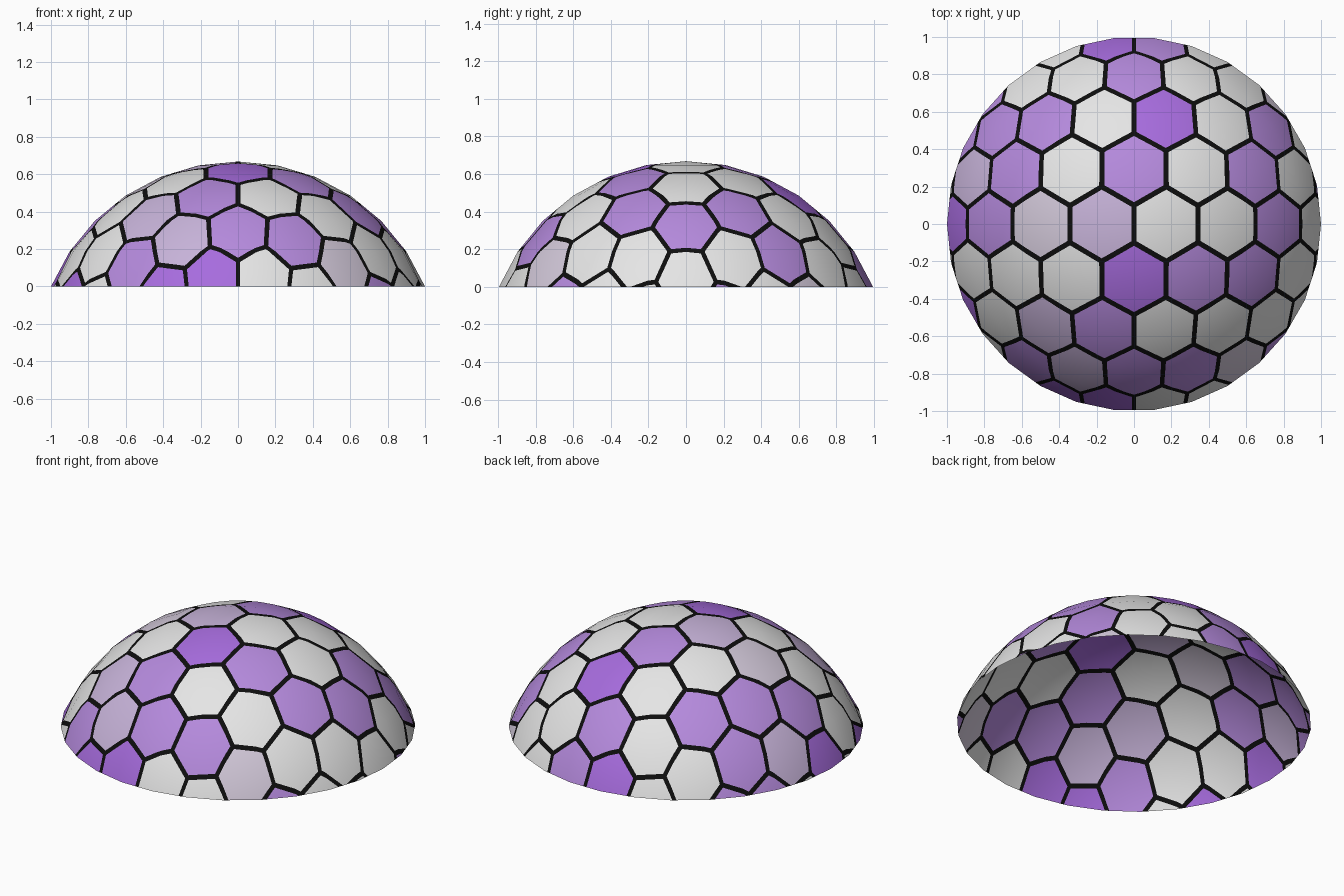
import bpy, bmesh, math
from mathutils import Vector

if "Cube" in bpy.data.objects:
    bpy.data.objects.remove(bpy.data.objects["Cube"])

SEGS, RINGS = 30, 6
STEP = math.radians(11.25)              # polar angle per ring
R = 1 / math.sin(RINGS * STEP)          # sphere radius, rim radius is 1
BASE = R * math.cos(RINGS * STEP)
DR = R * STEP                           # ring spacing when flattened
W = 0.35                                # hexagon width when flattened
LINE = 0.014                            # half width of the black joints
HALF = math.pi / SEGS


def linear(rgb):
    return tuple(((c / 255 + 0.055) / 1.055) ** 2.4 if c > 10 else c / 255 / 12.92 for c in rgb) + (1,)


PALETTE = {
    'K': ("black_joint", (13, 13, 13)),
    'W': ("white", (229, 229, 229)),
    'P': ("pale_lilac", (210, 200, 217)),
    'L': ("lilac", (199, 179, 217)),
    'M': ("purple", (181, 138, 221)),
    'S': ("strong_purple", (167, 108, 222)),
}
# colour of each hexagon, rows from back to front, cells from left to right
ROWS = ["WWWSMWWW",
        "WMWWMWWPW",
        "MMMWSWMW",
        "WLMWMWMWM",
        "SMPLWWMW",
        "WWWWSMMWW",
        "SWLMWWWW",
        "WWMLMMPMW",
        "WWSSWWWW"]


def flat_disc():
    """Dome panels laid out flat as rings of quads round a fan."""
    bm = bmesh.new()
    mid = bm.verts.new((0, 0, 0))
    prev = None
    for k in range(1, RINGS + 1):
        ring = [bm.verts.new((k * DR * math.cos(2 * HALF * i), k * DR * math.sin(2 * HALF * i), 0))
                for i in range(SEGS)]
        for i in range(SEGS):
            j = (i + 1) % SEGS
            bm.faces.new((mid, ring[i], ring[j]) if prev is None
                         else (prev[i], ring[i], ring[j], prev[j]))
        prev = ring
    return bm


def cut(bm, centre, dist, clear):
    """Cut along the six sides of a hexagon."""
    for k in range(6):
        n = Vector((math.cos(k * math.pi / 3), math.sin(k * math.pi / 3), 0))
        bmesh.ops.bisect_plane(bm, geom=bm.verts[:] + bm.edges[:] + bm.faces[:], dist=1e-6,
                               plane_co=centre + n * dist, plane_no=n, clear_outer=clear)


def inside(p, centre, dist):
    return all((p - centre).dot(Vector((math.cos(k * math.pi / 3), math.sin(k * math.pi / 3), 0))) < dist
               for k in range(6))


def raise_to_dome(p):
    """Move a flat point to its place on the faceted dome."""
    r = math.hypot(p.x, p.y)
    if r < 1e-7:
        return Vector((0, 0, R - BASE))
    a = math.atan2(p.y, p.x)
    mid = (math.floor(a / (2 * HALF)) + 0.5) * 2 * HALF
    t = r * math.cos(a - mid) / math.cos(HALF)
    k = min(int(t / DR), RINGS - 1)
    f = t / DR - k
    rho = R * ((1 - f) * math.sin(k * STEP) + f * math.sin((k + 1) * STEP))
    z = R * ((1 - f) * math.cos(k * STEP) + f * math.cos((k + 1) * STEP)) - BASE
    u, v = rho * math.cos(HALF), rho * r * math.sin(a - mid) / t
    return Vector((u * math.cos(mid) - v * math.sin(mid),
                   u * math.sin(mid) + v * math.cos(mid), z))


# dome skin, one hexagon at a time
mesh = bpy.data.meshes.new("dome")
codes = list(PALETTE)
for name, rgb in PALETTE.values():
    mat = bpy.data.materials.new(name)
    mat.diffuse_color = linear(rgb)
    mat.use_nodes = True
    mat.node_tree.nodes["Principled BSDF"].inputs["Base Color"].default_value = mat.diffuse_color
    mesh.materials.append(mat)

disc = flat_disc()
dome = bmesh.new()
for row, line in enumerate(ROWS):
    for col, code in enumerate(line):
        centre = Vector(((col - (len(line) - 1) / 2) * W, (4 - row) * W * math.sqrt(3) / 2, 0))
        cell = disc.copy()
        cut(cell, centre, W / 2, True)
        if cell.faces:
            cut(cell, centre, W / 2 - LINE, False)
        made = {}
        for f in cell.faces:
            for v in f.verts:
                if v not in made:
                    made[v] = dome.verts.new(raise_to_dome(v.co))
            g = dome.faces.new([made[v] for v in f.verts])
            hit = inside(f.calc_center_median(), centre, W / 2 - LINE)
            g.material_index = codes.index(code) if hit else 0
            g.smooth = True
        cell.free()
disc.free()
bmesh.ops.remove_doubles(dome, verts=dome.verts[:], dist=1e-5)
for f in dome.faces:
    if f.normal.dot(f.calc_center_median() + Vector((0, 0, BASE))) < 0:
        f.normal_flip()
dome.to_mesh(mesh)
dome.free()

# smooth round shading over the cut panels
mesh.normals_split_custom_set_from_vertices(
    [(v.co + Vector((0, 0, BASE))).normalized() for v in mesh.vertices])
bpy.context.scene.collection.objects.link(bpy.data.objects.new("dome", mesh))
